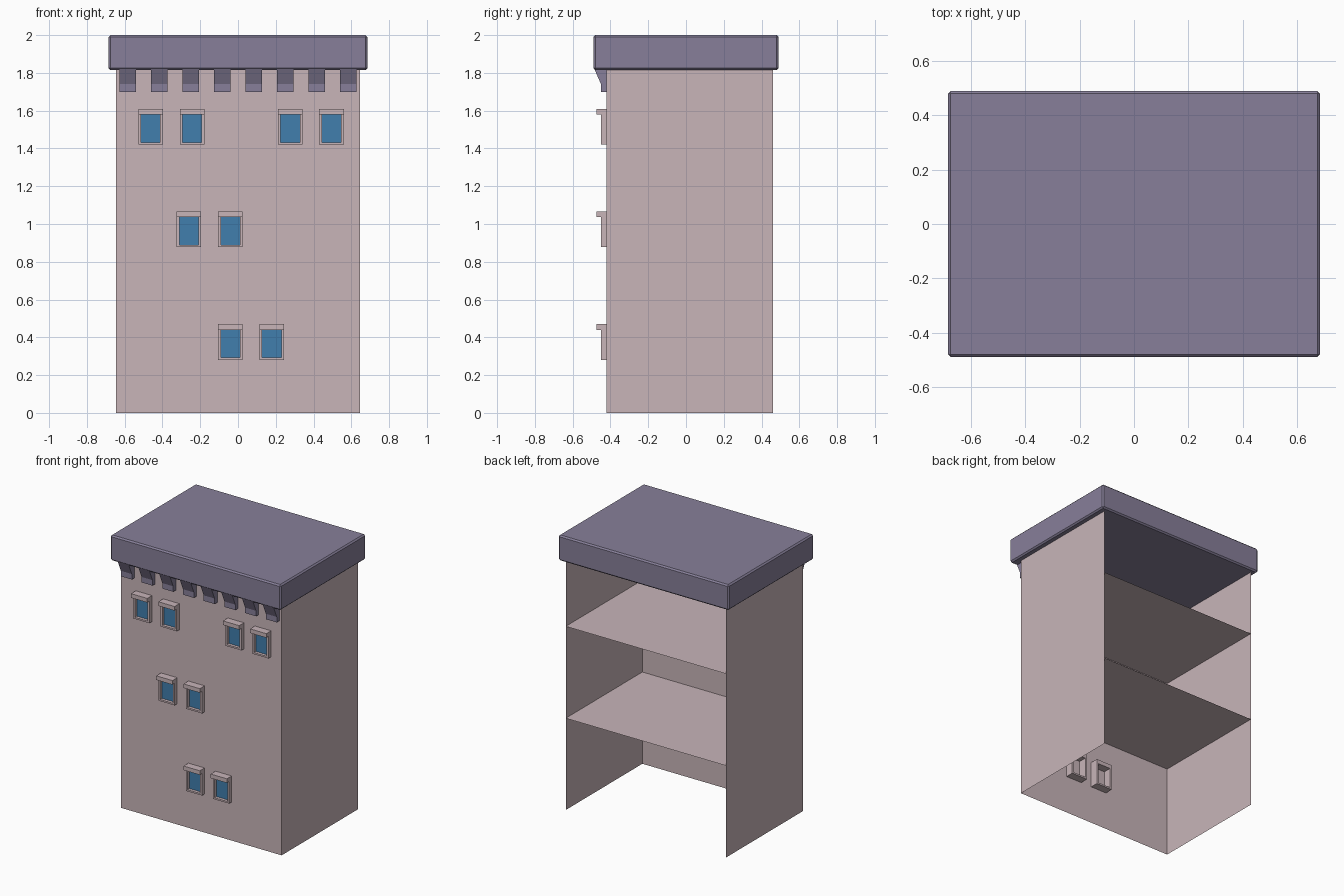
import bpy, bmesh

if "Cube" in bpy.data.objects:
    bpy.data.objects.remove(bpy.data.objects["Cube"])

def material(name, rgb):
    m = bpy.data.materials.new(name)
    m.diffuse_color = (*rgb, 1)
    m.use_nodes = True
    m.node_tree.nodes["Principled BSDF"].inputs["Base Color"].default_value = m.diffuse_color
    return m

WALL = material("pale_pink_plaster", (0.58, 0.46, 0.485))
ROOF = material("violet_grey_stone", (0.242, 0.212, 0.32))
GLASS = material("blue_glass", (0.052, 0.21, 0.42))

X, Y0, Y1 = 0.645, -0.42, 0.46

def mesh_object(name, verts, faces, mat):
    me = bpy.data.meshes.new(name)
    me.from_pydata(verts, [], faces)
    me.materials.append(mat)
    ob = bpy.data.objects.new(name, me)
    bpy.context.collection.objects.link(ob)
    return ob

def prism(name, profile, x0, x1, mat):
    """Extrude a (y, z) profile along x."""
    n = len(profile)
    verts = [(x, y, z) for x in (x0, x1) for y, z in profile]
    faces = [tuple(range(n)), tuple(range(2 * n - 1, n - 1, -1))]
    faces += [(i, i + n, (i + 1) % n + n, (i + 1) % n) for i in range(n)]
    ob = mesh_object(name, verts, faces, mat)
    bm = bmesh.new()
    bm.from_mesh(ob.data)
    bmesh.ops.recalc_face_normals(bm, faces=bm.faces)
    bm.to_mesh(ob.data)
    bm.free()
    return ob

def box(name, x0, x1, y0, y1, z0, z1, mat):
    return prism(name, [(y0, z0), (y1, z0), (y1, z1), (y0, z1)], x0, x1, mat)

# Thin walls: front and two sides, open at the back and bottom
plan = [(-X, Y1), (-X, Y0), (X, Y0), (X, Y1)]
mesh_object("walls", [(x, y, z) for z in (0, 1.995) for x, y in plan],
            [(i, i + 1, i + 5, i + 4) for i in range(3)], WALL)

# Thin storey floors
for i, z in enumerate((0.667, 1.335)):
    mesh_object(f"floor_{i + 1}", [(x, y, z) for x, y in plan], [(0, 1, 2, 3)], WALL)

# Roof slab with small chamfers
roof = box("roof_slab", -0.685, 0.685, -0.49, 0.49, 1.815, 2.0, ROOF)
bev = roof.modifiers.new("chamfer", 'BEVEL')
bev.width = 0.01
bev.segments = 1

# Corbels under the front of the roof
corbel = [(-0.41, 1.70), (-0.45, 1.70), (-0.45, 1.74), (-0.485, 1.82), (-0.41, 1.82)]
for i in range(8):
    x = -0.583 + i * 1.166 / 7
    prism(f"corbel_{i + 1}", corbel, x - 0.044, x + 0.044, ROOF)

# Windows: frame passing through the wall, projecting lintel and glass
def window(name, x, z):
    w, t, yo, yi = 0.065, 0.014, -0.45, -0.36
    box(name + "_left_jamb", x - w, x - w + t, yo, yi, z, z + 0.16, WALL)
    box(name + "_right_jamb", x + w - t, x + w, yo, yi, z, z + 0.16, WALL)
    box(name + "_sill", x - w + t, x + w - t, yo, yi, z, z + 0.012, WALL)
    box(name + "_lintel", x - w, x + w, -0.475, yi, z + 0.16, z + 0.19, WALL)
    box(name + "_glass", x - w + t, x + w - t, -0.428, -0.421,
        z + 0.012, z + 0.16, GLASS)

rows = {1.42: (-0.463, -0.243, 0.277, 0.495), 0.877: (-0.26, -0.04), 0.28: (-0.04, 0.178)}
for r, (z, xs) in enumerate(rows.items()):
    for c, x in enumerate(xs):
        window(f"window_{r + 1}_{c + 1}", x, z)
